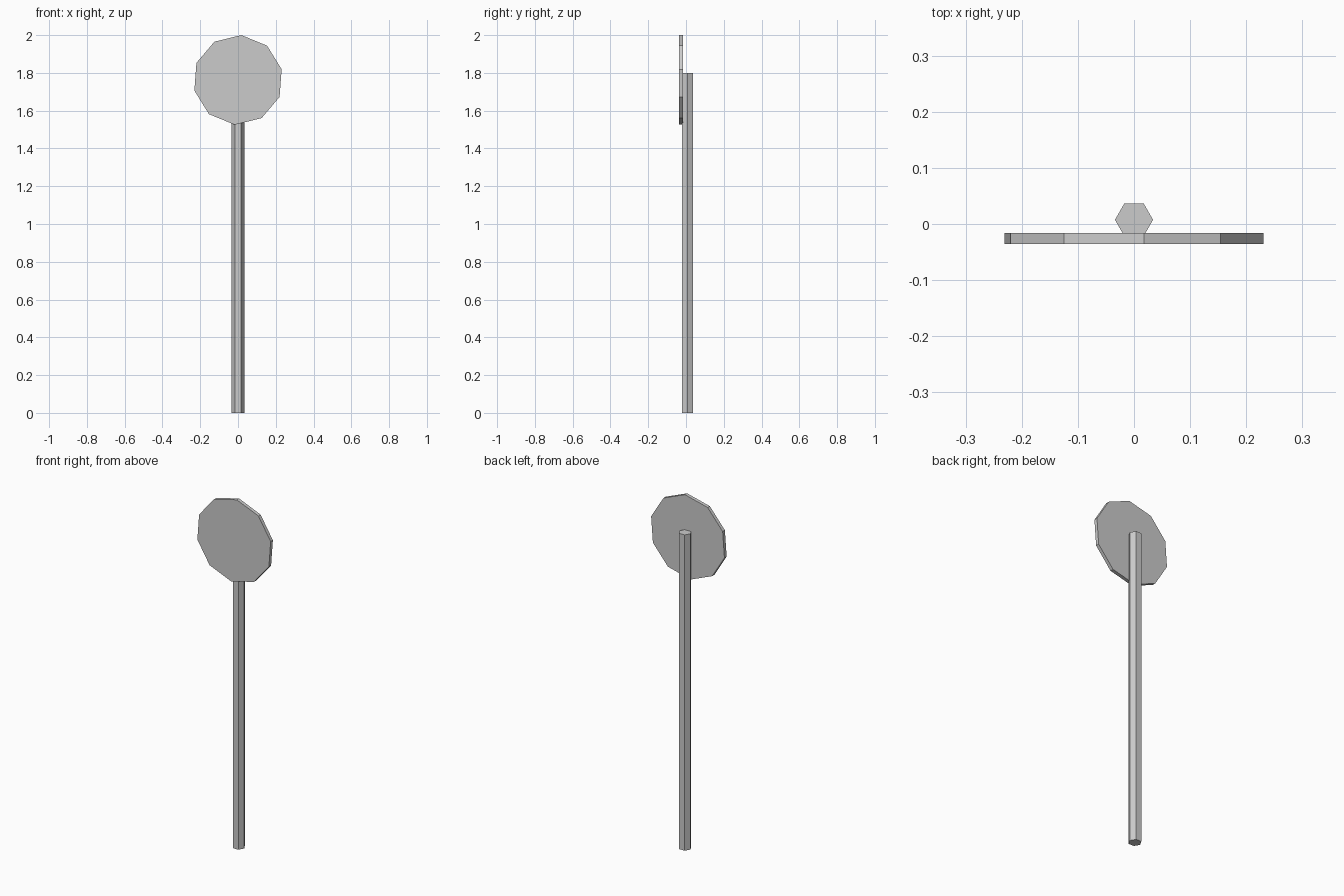
import bpy, bmesh, math
from mathutils import Matrix

if "Cube" in bpy.data.objects:
    bpy.data.objects.remove(bpy.data.objects["Cube"])


def prism(name, sides, radius, depth, matrix):
    """Flat-shaded capped prism, centred on its own axis, placed by matrix."""
    mesh = bpy.data.meshes.new(name)
    bm = bmesh.new()
    bmesh.ops.create_cone(bm, cap_ends=True, cap_tris=False, segments=sides,
                          radius1=radius, radius2=radius, depth=depth)
    # put the first corner on +x whatever the primitive's start angle
    v = bm.verts[:][0].co
    spin = Matrix.Rotation(-math.atan2(v.y, v.x), 4, 'Z')
    bmesh.ops.transform(bm, matrix=matrix @ spin, verts=bm.verts[:])
    bmesh.ops.recalc_face_normals(bm, faces=bm.faces[:])
    bm.to_mesh(mesh)
    bm.free()
    obj = bpy.data.objects.new(name, mesh)
    bpy.context.collection.objects.link(obj)
    return obj


# Six-sided pole, flat sides facing front and back
prism("pole", 6, 0.034, 1.8, Matrix.Translation((0, 0.0075, 0.9)))

# Ten-sided sign plate, slightly rotated, fixed to the front of the pole
prism("sign_plate", 10, 0.2378, 0.02,
      Matrix.Translation((0, -0.026, 1.7628))
      @ Matrix.Rotation(math.radians(90), 4, 'X')
      @ Matrix.Rotation(math.radians(90 - 4.3), 4, 'Z'))
